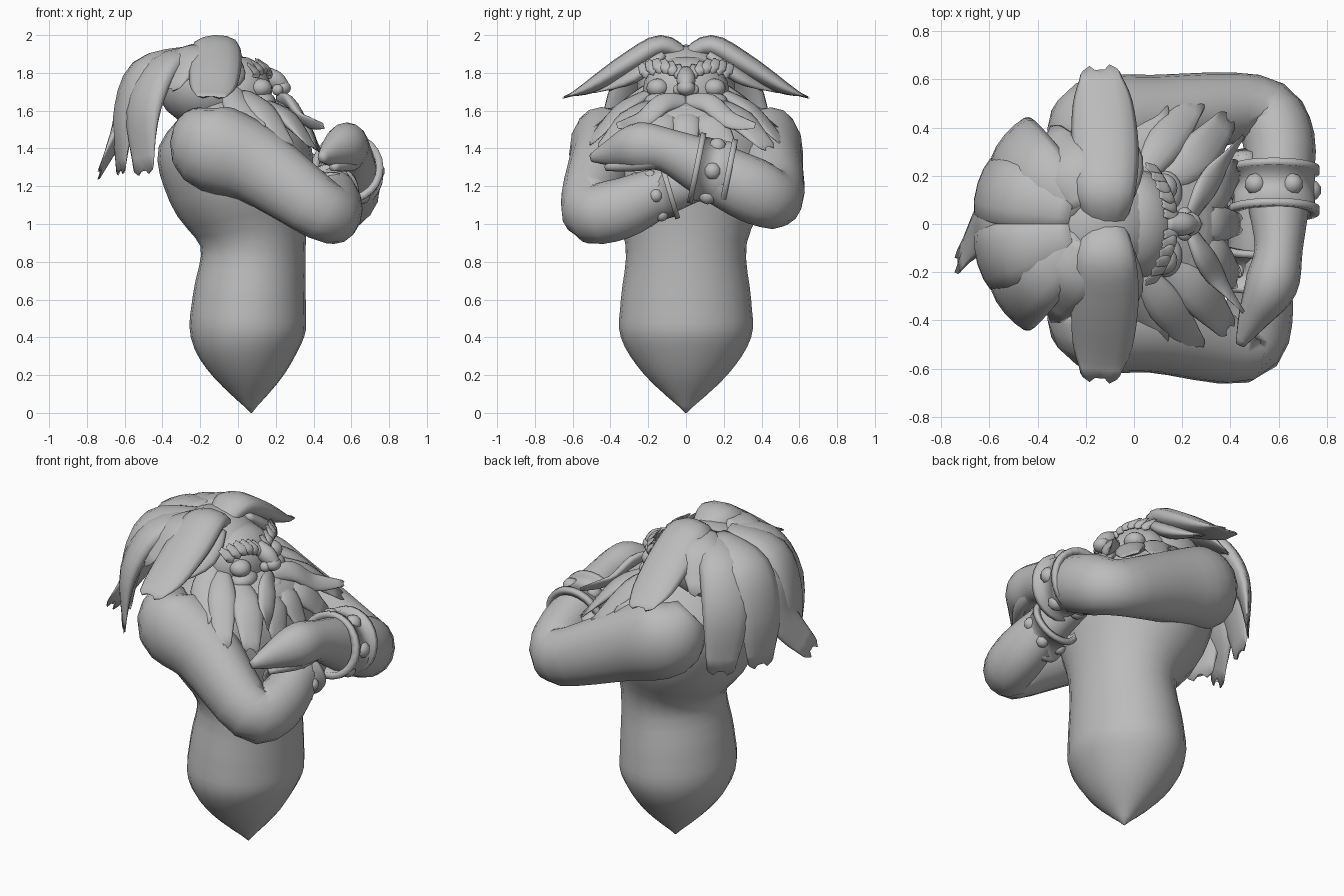
import bpy, bmesh, math
from mathutils import Vector, Matrix

if "Cube" in bpy.data.objects:
    bpy.data.objects.remove(bpy.data.objects["Cube"])

grey = (0.5, 0.5, 0.5, 1)
clay = bpy.data.materials.new("clay_grey")
clay.use_nodes = True
clay.diffuse_color = grey
clay.node_tree.nodes["Principled BSDF"].inputs["Base Color"].default_value = grey

BELOW = Vector((0, 0, -50))      # cross-section height points up
BESIDE = Vector((0, -50, 0))     # cross-section height points sideways
HEAD = Vector((-0.1, 0, 1.5))    # cross-section height points out of the head
SIDES = {"left": 1, "right": -1}


def finish(name, bm):
    bmesh.ops.recalc_face_normals(bm, faces=bm.faces)
    for face in bm.faces:
        face.smooth = True
    mesh = bpy.data.meshes.new(name)
    bm.to_mesh(mesh)
    bm.free()
    mesh.materials.append(clay)
    bpy.context.collection.objects.link(bpy.data.objects.new(name, mesh))


def bridge(bm, ring_a, ring_b):
    count = len(ring_a)
    for k in range(count):
        j = (k + 1) % count
        bm.faces.new((ring_a[k], ring_a[j], ring_b[j], ring_b[k]))


def smooth_path(rows, steps=4):
    # Catmull-Rom curve through the rows
    rows = [Vector(row) for row in rows]
    padded = [rows[0], *rows, rows[-1]]
    path = []
    for a, b, c, d in zip(padded, padded[1:], padded[2:], padded[3:]):
        for k in range(steps):
            t = k / steps
            start_pull = (c - a) / 2
            end_pull = (d - b) / 2
            path.append(b + start_pull * t + (3 * (c - b) - 2 * start_pull - end_pull) * t ** 2
                        + (2 * (b - c) + start_pull + end_pull) * t ** 3)
    return path + [rows[-1]]


def loft(name, rows, flat=1.0, centre=BELOW, sides=16, ragged=0.0):
    # Tube along rows of x, y, z, half width; ragged strands thin out to a jagged tip
    path = smooth_path(rows)
    points = [Vector(row[:3]) for row in path]
    last = len(path) - 1
    bm = bmesh.new()
    rings = []
    for i, point in enumerate(points):
        along = (points[min(i + 1, last)] - points[max(i - 1, 0)]).normalized()
        across = along.cross(point - centre).normalized()
        out = across.cross(along)
        width = max(path[i][3], 0.004)
        height = width * flat
        if ragged:
            height *= 1.1 - (i / last) ** 3
        ring = []
        for k in range(sides):
            angle = math.tau * k / sides
            vert = point + across * width * math.cos(angle) + out * height * math.sin(angle)
            if i == last:
                vert += along * ragged * abs(math.sin(3 * math.cos(angle)))
            ring.append(bm.verts.new(vert))
        rings.append(ring)
    for ring_a, ring_b in zip(rings, rings[1:]):
        bridge(bm, ring_a, ring_b)
    bm.faces.new(rings[0])
    bm.faces.new(rings[-1])
    finish(name, bm)


def strand(name, points, width, ragged=0.04, taper=0.6):
    # Lock of hair: swells after the root, narrows to the tip
    last = len(points) - 1
    rows = [(*p, width * math.sin(math.pi * (0.2 + taper * i / last)))
            for i, p in enumerate(points)]
    loft(name, rows, flat=0.45, centre=HEAD, sides=12, ragged=ragged)


def strand_pair(name, points, width, **shape):
    for side, m in SIDES.items():
        strand(f"{side}_{name}", [(x, y * m, z) for x, y, z in points], width, **shape)


def blob(name, place, size, segments=20):
    bm = bmesh.new()
    bmesh.ops.create_uvsphere(bm, u_segments=segments, v_segments=segments // 2, radius=1,
                              matrix=Matrix.Translation(place) @ Matrix.Diagonal((*size, 1)))
    finish(name, bm)


def bracelet(name, place, axis, radius, half, segments=24):
    # Band between two raised rims, spun around the wrist, with studs on it
    frame = Matrix.Translation(place) @ Vector(axis).to_track_quat('Z', 'Y').to_matrix().to_4x4()
    rim = [(0.8, 1), (1, 1), (1, 0.7), (0.9, 0.7)]
    profile = rim + [(r, -h) for r, h in reversed(rim)]

    def around(turn, r, h):
        angle = math.tau * turn
        return frame @ Vector((radius * r * math.cos(angle), radius * r * math.sin(angle), half * h))

    bm = bmesh.new()
    rings = [[bm.verts.new(around(k / segments, r, h)) for r, h in profile]
             for k in range(segments)]
    for k in range(segments):
        bridge(bm, rings[k - 1], rings[k])
    finish(name, bm)
    studs = 6
    for k in range(studs):
        blob(f"{name}_stud_{k + 1}", around(k / studs, 0.8, 0), [radius / 4] * 3, 10)


# Torso tapering to a point
loft("torso", [(0.07, 0, 0, 0), (0.06, 0, 0.2, 0.19), (0.05, 0, 0.4, 0.3), (0.06, 0, 0.6, 0.3),
               (0.08, 0, 0.9, 0.28), (0.02, 0, 1.2, 0.39), (-0.05, 0, 1.5, 0.38),
               (-0.1, 0, 1.7, 0.1)], flat=1.15, centre=BESIDE, sides=24)

# Arms folded across the chest, left forearm on top
upper_arm = [(-0.25, 0.3, 1.53, 0.1), (-0.16, 0.4, 1.42, 0.2), (0.1, 0.44, 1.31, 0.18)]
forearms = {
    "left": [(0.5, 0.48, 1.14, 0.14), (0.6, 0.35, 1.18, 0.15), (0.6, 0.1, 1.3, 0.13),
             (0.6, -0.1, 1.39, 0.1), (0.57, -0.25, 1.41, 0.11), (0.5, -0.38, 1.38, 0.07),
             (0.44, -0.5, 1.35, 0.02)],
    "right": [(0.45, -0.52, 1.07, 0.14), (0.52, -0.35, 1.08, 0.14), (0.5, -0.1, 1.18, 0.11),
              (0.45, 0.3, 1.28, 0.05)],
}
for side, m in SIDES.items():
    shoulder = [(x, y * m, z, r) for x, y, z, r in upper_arm]
    loft(f"{side}_arm", shoulder + forearms[side], flat=1.15)
loft("left_thumb", [(0.62, -0.1, 1.36, 0.05), (0.6, -0.25, 1.32, 0.04), (0.5, -0.42, 1.3, 0.02)])

bracelet("left_bracelet", (0.58, 0.14, 1.28), (0, -1, 0.2), 0.19, 0.1)
bracelet("right_bracelet", (0.49, -0.16, 1.15), (0, 1, 0.3), 0.15, 0.09)

# Head and face
blob("head", (0, 0, 1.7), (0.18, 0.23, 0.19))
blob("scalp", (-0.16, 0, 1.73), (0.27, 0.26, 0.22))
blob("beard_base", (0.1, 0, 1.52), (0.25, 0.38, 0.14))
loft("nose_bridge", [(0.13, 0, 1.8, 0.04), (0.2, 0, 1.76, 0.05), (0.25, 0, 1.72, 0.03)], centre=HEAD)
blob("nose_tip", (0.23, 0, 1.72), (0.05, 0.05, 0.04))
loft("lower_lip", [(0.2, -0.1, 1.6, 0.01), (0.26, 0, 1.6, 0.03), (0.2, 0.1, 1.6, 0.01)])
for side, m in SIDES.items():
    blob(f"{side}_eye", (0.12, 0.15 * m, 1.72), (0.06, 0.06, 0.05))
    blob(f"{side}_nostril", (0.21, 0.04 * m, 1.71), (0.03, 0.03, 0.03))
    blob(f"{side}_cheek", (0.13, 0.13 * m, 1.65), (0.07, 0.09, 0.05))
    # Brow tufts fanned along an arc over the eye
    for i in range(6):
        y = 0.04 + i / 28
        x = 0.17 - 1.6 * y * y
        z = 1.77 + 0.03 * math.sin(i * 0.6)
        strand(f"{side}_brow_tuft_{i + 1}",
               [(x, y * m, z), (x, y * m, z + 0.03), (x - 0.04, 1.1 * y * m, z + 0.07)],
               0.03, ragged=0.01)

# Front hair parted in the middle and sweeping out like wings
strand_pair("front_wing", [(-0.12, 0, 1.88), (-0.12, 0.13, 1.94), (-0.12, 0.3, 1.85),
                           (-0.13, 0.5, 1.73), (-0.14, 0.62, 1.68)], 0.14)
strand_pair("front_under_wing", [(-0.05, 0.12, 1.9), (-0.05, 0.27, 1.79), (-0.12, 0.45, 1.72)], 0.09)
strand_pair("swept_wing", [(-0.2, 0.08, 1.92), (-0.27, 0.23, 1.87), (-0.36, 0.36, 1.73)], 0.13)

# Back hair in thick hanging locks with blunt tips
strand_pair("side_lock", [(-0.22, 0.06, 1.9), (-0.4, 0.22, 1.83), (-0.5, 0.33, 1.6),
                          (-0.5, 0.38, 1.3)], 0.14)
strand_pair("back_lock", [(-0.25, 0.06, 1.9), (-0.5, 0.12, 1.81), (-0.6, 0.15, 1.55),
                          (-0.62, 0.17, 1.3)], 0.15)
strand("middle_lock", [(-0.35, 0, 1.86), (-0.55, 0, 1.74), (-0.63, -0.02, 1.5),
                       (-0.72, -0.14, 1.3)], 0.12, ragged=0.06)

# Beard strands spreading over the chest, and the moustache
strand_pair("temple_strand", [(-0.03, 0.2, 1.72), (0, 0.32, 1.62), (0.1, 0.47, 1.52)], 0.08)
strand_pair("cheek_strand", [(0.03, 0.2, 1.69), (0.13, 0.34, 1.6), (0.25, 0.5, 1.44)], 0.08)
strand_pair("beard_strand", [(0.12, 0.17, 1.64), (0.26, 0.28, 1.56), (0.38, 0.42, 1.42)], 0.09)
strand_pair("chin_strand", [(0.2, 0.08, 1.58), (0.33, 0.13, 1.53), (0.42, 0.22, 1.4)], 0.09)
strand("chin_tuft", [(0.2, 0, 1.58), (0.33, 0, 1.54), (0.43, 0, 1.4)], 0.08)
strand_pair("moustache", [(0.22, 0, 1.65), (0.28, 0.12, 1.64), (0.35, 0.23, 1.55),
                          (0.45, 0.36, 1.52)], 0.06, ragged=0.01, taper=0.7)
